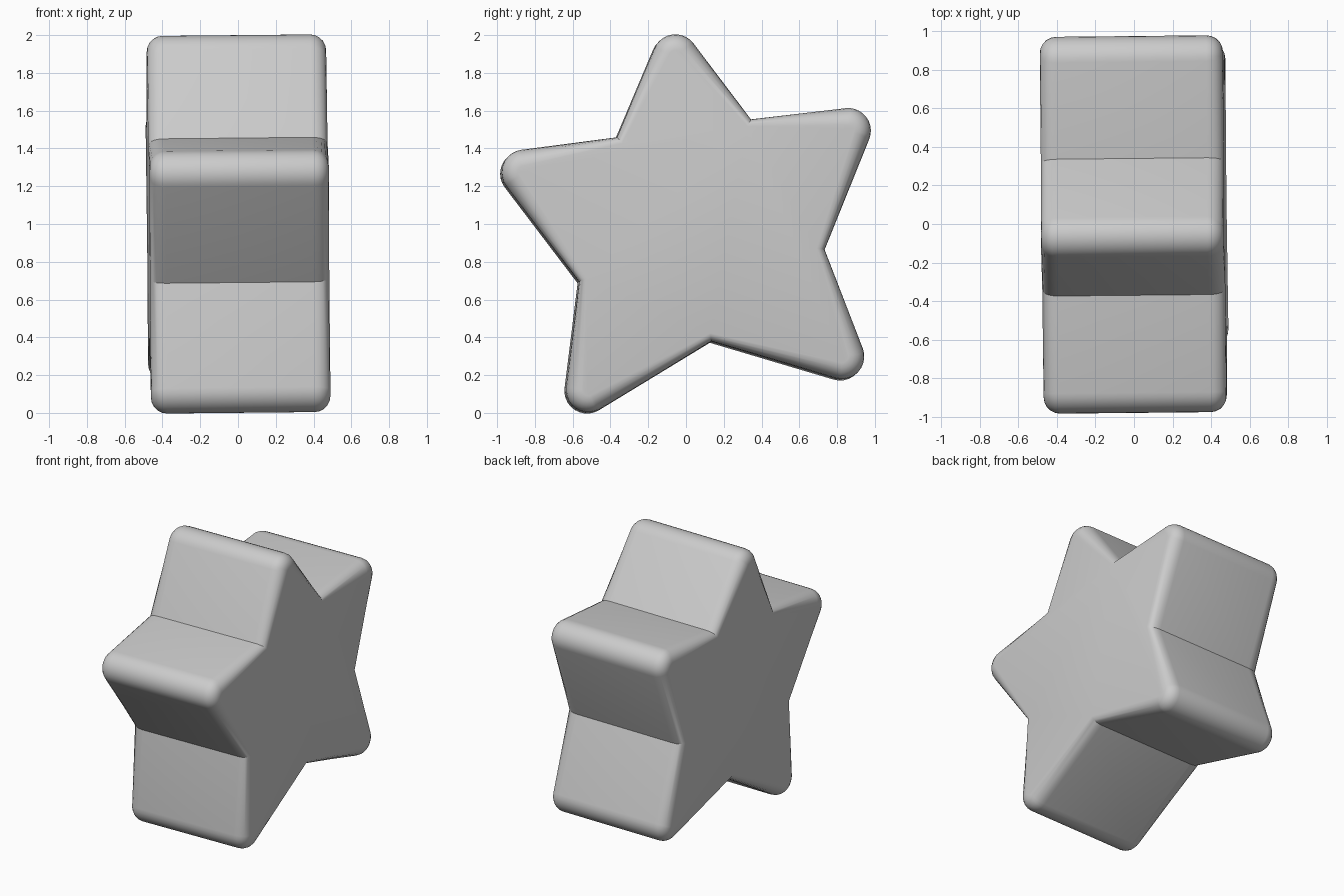
import bpy, bmesh, math
from mathutils import Vector

old = bpy.data.objects.get("Cube")
if old:
    bpy.data.objects.remove(old, do_unlink=True)

# Star outline in the y-z plane, counter-clockwise: rounded tips and the notch after each
TIPS = [(-0.06, 1.88), (-0.86, 1.27), (-0.52, 0.12), (0.82, 0.295), (0.855, 1.49)]
NOTCHES = [(-0.37, 1.455), (-0.57, 0.69), (0.13, 0.375), (0.73, 0.86), (0.34, 1.55)]
CENTRE = Vector((0.05, 0.98))
TIP_RADIUS = 0.12
HALF_WIDTH = 0.475
BEVEL = 0.085
ARC_STEPS = 10
BEVEL_STEPS = 5


def outline(inset):
    """Star outline drawn in by inset at the tips and half of that at the notches."""
    radius = TIP_RADIUS - inset
    notches = []
    for n in NOTCHES:
        n = Vector(n)
        notches.append(n + (CENTRE - n).normalized() * inset * 0.5)
    points = []
    for i, tip in enumerate(TIPS):
        tip = Vector(tip)
        angles = []
        for notch, side in ((notches[i - 1], 1), (notches[i], -1)):
            d = notch - tip
            angles.append(math.atan2(d.y, d.x) + side * math.acos(radius / d.length))
        start, sweep = angles[0], (angles[1] - angles[0]) % math.tau
        for k in range(ARC_STEPS + 1):
            a = start + sweep * k / ARC_STEPS
            points.append(tip + radius * Vector((math.cos(a), math.sin(a))))
        points.append(notches[i])
    return points


# Bevel section from one cap to the other: (x, inset)
section = []
for k in range(BEVEL_STEPS + 1):
    t = math.pi / 2 * k / BEVEL_STEPS
    section.append((HALF_WIDTH - BEVEL + BEVEL * math.sin(t), BEVEL * (1 - math.cos(t))))
section = [(-x, d) for x, d in reversed(section)] + section

# Rings skinned into one solid, leaning very slightly
bm = bmesh.new()
rings = []
for x, inset in section:
    rings.append([bm.verts.new((x - 0.01 * (p.y - 1) - 0.01 * p.x,
                                p.x + 0.01 * x, p.y + 0.01 * x))
                  for p in outline(inset)])
for a, b in zip(rings, rings[1:]):
    for i in range(len(a)):
        j = (i + 1) % len(a)
        bm.faces.new((a[i], a[j], b[j], b[i]))
bm.faces.new(rings[0][::-1])
bm.faces.new(rings[-1])
bmesh.ops.recalc_face_normals(bm, faces=bm.faces)

mesh = bpy.data.meshes.new("star_block")
bm.to_mesh(mesh)
bm.free()
star = bpy.data.objects.new("star_block", mesh)
bpy.context.collection.objects.link(star)

# Plain grey material
grey = bpy.data.materials.new("light_grey")
grey.use_nodes = True
colour = (0.6, 0.6, 0.6, 1)
grey.diffuse_color = colour
grey.node_tree.nodes["Principled BSDF"].inputs["Base Color"].default_value = colour
mesh.materials.append(grey)

# Smooth rounding, crisp notches
bpy.ops.object.select_all(action="DESELECT")
star.select_set(True)
bpy.context.view_layer.objects.active = star
bpy.ops.object.shade_smooth_by_angle(angle=math.radians(30))
